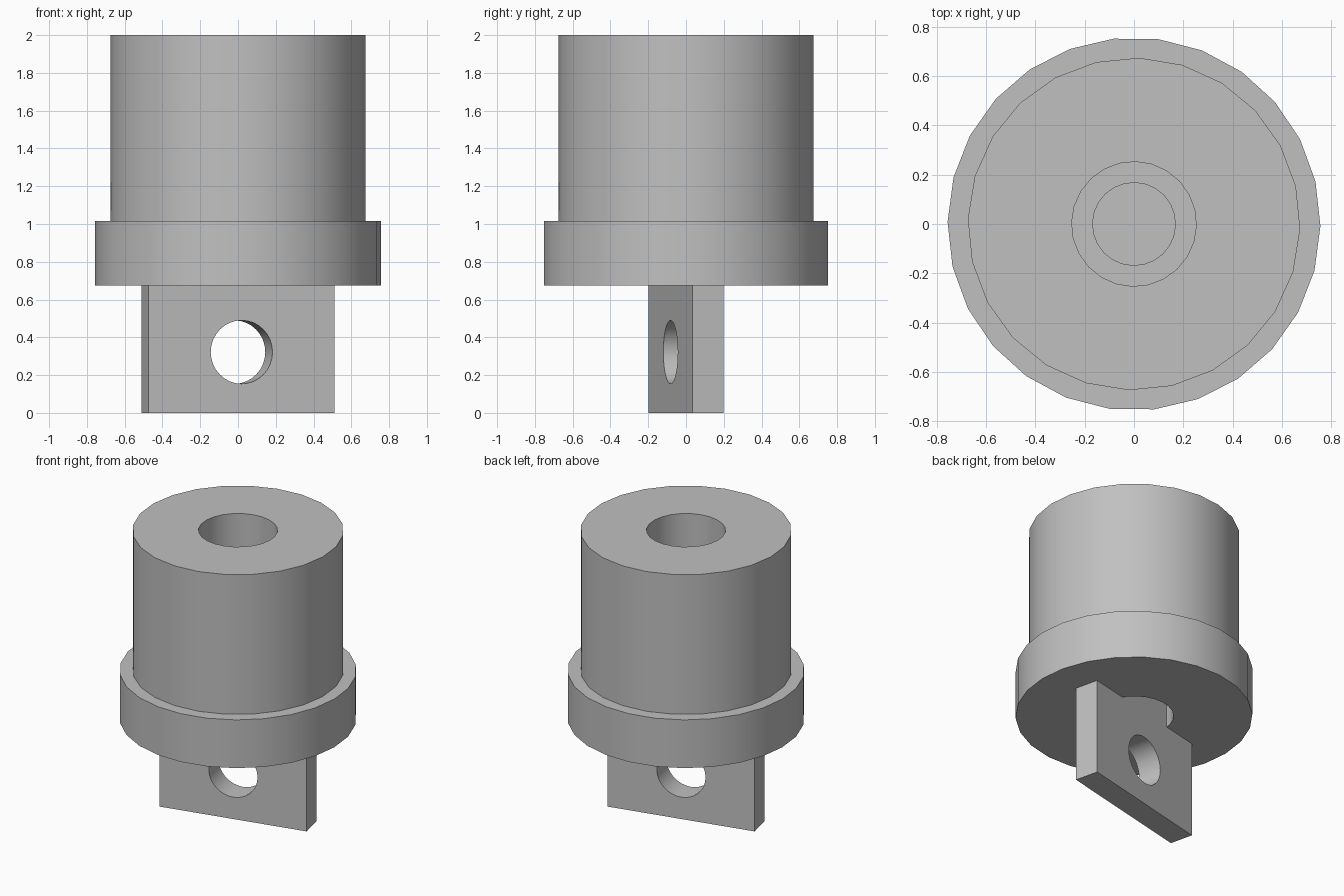
import bpy, bmesh, math
from mathutils import Matrix

cube = bpy.data.objects.get("Cube")
if cube:
    bpy.data.objects.remove(cube, do_unlink=True)

TURN = math.radians(13.2)      # whole part is turned about the vertical axis
THICK = 0.168                  # tab thickness
BORE, PIN = 0.253, 0.17
Z_FLANGE, Z_BODY, Z_TOP, Z_FLOOR = 0.675, 1.015, 2.0, 1.35

grey = bpy.data.materials.new("plain grey")
grey.use_nodes = True
grey.diffuse_color = (0.53, 0.53, 0.53, 1)
grey.node_tree.nodes["Principled BSDF"].inputs["Base Color"].default_value = grey.diffuse_color


def finish(name, bm):
    """Turn a bmesh into a named, shaded object."""
    bmesh.ops.recalc_face_normals(bm, faces=bm.faces)
    bm.transform(Matrix.Rotation(TURN, 4, 'Z'))
    mesh = bpy.data.meshes.new(name)
    bm.to_mesh(mesh)
    bm.free()
    mesh.materials.append(grey)
    obj = bpy.data.objects.new(name, mesh)
    bpy.context.collection.objects.link(obj)
    return obj


def shade(obj):
    bpy.ops.object.select_all(action='DESELECT')
    obj.select_set(True)
    bpy.context.view_layer.objects.active = obj
    bpy.ops.object.shade_smooth_by_angle(angle=math.radians(30))


def revolve(name, profile, sides, closed=False):
    """Spin an (r, z) profile about z."""
    bm = bmesh.new()
    verts = [bm.verts.new((r, 0, z)) for r, z in profile]
    pairs = list(zip(verts, verts[1:]))
    if closed:
        pairs.append((verts[-1], verts[0]))
    edges = [bm.edges.new(p) for p in pairs]
    bmesh.ops.spin(bm, geom=verts + edges, cent=(0, 0, 0), axis=(0, 0, 1),
                   angle=math.tau, steps=sides, use_duplicate=False)
    bmesh.ops.remove_doubles(bm, verts=bm.verts, dist=1e-4)
    shade(finish(name, bm))


def box(name, width, z0, z1):
    bm = bmesh.new()
    bmesh.ops.create_cube(bm, size=1, matrix=Matrix.Translation((0, 0, (z0 + z1) / 2))
                          @ Matrix.Diagonal((width, THICK, z1 - z0, 1)))
    return finish(name, bm)


# Main body with a blind pocket in its top
revolve("body", [(0, Z_BODY), (0.675, Z_BODY), (0.675, Z_TOP), (BORE, Z_TOP),
                 (BORE, Z_FLOOR), (PIN, Z_FLOOR), (PIN, Z_FLOOR + 0.01),
                 (0, Z_FLOOR + 0.01)], 24)

# Flange ring, open underneath around the tab
revolve("flange", [(BORE, Z_FLANGE), (0.757, Z_FLANGE), (0.757, Z_BODY),
                   (BORE, Z_BODY)], 26, closed=True)

# Tab root running up inside the flange opening
box("tab_root", 0.478, Z_FLANGE, Z_BODY)

# Hanging tab with a round eye
tab = box("tab", 1.012, 0, Z_FLANGE)
bm = bmesh.new()
bmesh.ops.create_cone(bm, cap_ends=True, segments=32, radius1=0.168, radius2=0.168, depth=1,
                      matrix=Matrix.Translation((0, 0, 0.322)) @ Matrix.Rotation(math.pi / 2, 4, 'X'))
cutter = finish("eye_cutter", bm)
cutter.hide_render = True
cut = tab.modifiers.new("eye", 'BOOLEAN')
cut.operation, cut.solver, cut.object = 'DIFFERENCE', 'EXACT', cutter
bpy.ops.object.select_all(action='DESELECT')
tab.select_set(True)
bpy.context.view_layer.objects.active = tab
bpy.ops.object.modifier_apply(modifier="eye")
bpy.data.objects.remove(cutter, do_unlink=True)
shade(tab)
